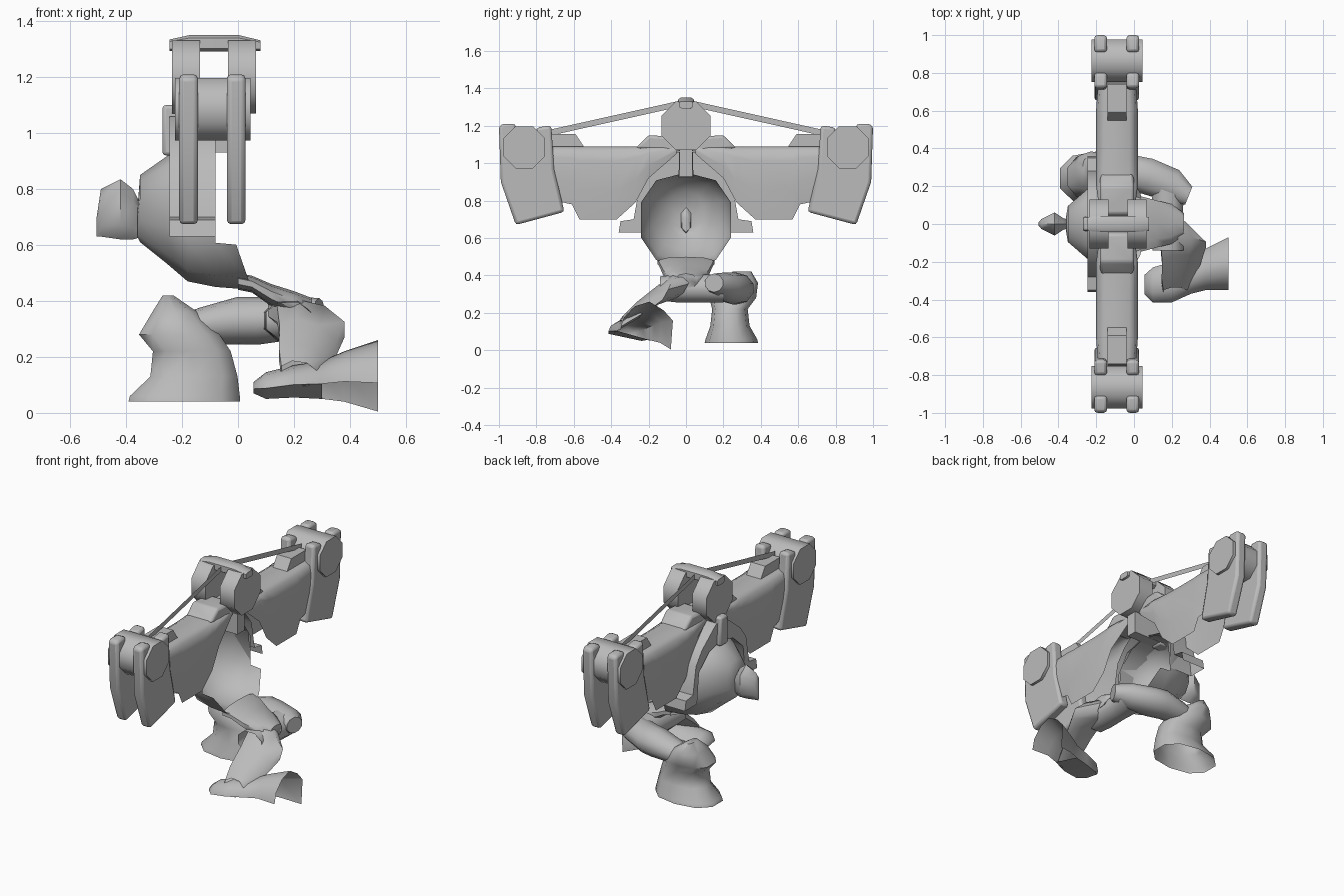
import bpy, bmesh, math
from mathutils import Vector

if "Cube" in bpy.data.objects:
    bpy.data.objects.remove(bpy.data.objects["Cube"])

grey = bpy.data.materials.new("plain grey")
grey.diffuse_color = (0.5, 0.5, 0.5, 1)
grey.use_nodes = True
grey.node_tree.nodes["Principled BSDF"].inputs["Base Color"].default_value = grey.diffuse_color


def finish(name, bm, bevel=0, angle=55):
    bmesh.ops.recalc_face_normals(bm, faces=bm.faces[:])
    me = bpy.data.meshes.new(name)
    bm.to_mesh(me)
    bm.free()
    me.materials.append(grey)
    ob = bpy.data.objects.new(name, me)
    bpy.context.collection.objects.link(ob)
    if bevel:
        m = ob.modifiers.new("soft edges", 'BEVEL')
        m.width, m.segments = bevel, 2
    bpy.ops.object.select_all(action='DESELECT')
    ob.select_set(True)
    bpy.context.view_layer.objects.active = ob
    bpy.ops.object.shade_smooth_by_angle(angle=math.radians(angle))
    return ob


def ring(c, u, v, n=8, p=1.0):
    """Closed section around c with half axes u, v; p < 1 makes it boxier."""
    c, u, v = Vector(c), Vector(u), Vector(v)
    pts = []
    for i in range(n):
        a = 2 * math.pi * (i + 0.5) / n
        s, t = math.cos(a), math.sin(a)
        pts.append(c + u * math.copysign(abs(s) ** p, s) + v * math.copysign(abs(t) ** p, t))
    return pts


def loft(name, rings, caps=(True, True), drop=None, closed=True):
    bm = bmesh.new()
    vs = [[bm.verts.new(p) for p in r] for r in rings]
    n = len(vs[0])
    for a, b in zip(vs, vs[1:]):
        for i in range(n if closed else n - 1):
            j = (i + 1) % n
            bm.faces.new((a[i], a[j], b[j], b[i]))
    if caps[0]:
        bm.faces.new(vs[0][::-1])
    if caps[1]:
        bm.faces.new(vs[-1])
    if drop:
        gone = [f for f in bm.faces if drop(f.calc_center_median())]
        bmesh.ops.delete(bm, geom=gone, context='FACES')
    return finish(name, bm)


def plate(name, pts, x0, x1, bevel=0, drop=None):
    """Profile in y, z extruded from x0 to x1; a single sheet when they match."""
    bm = bmesh.new()
    f = bm.faces.new([bm.verts.new((x0, y, z)) for y, z in pts])
    if x1 != x0:
        g = bmesh.ops.extrude_face_region(bm, geom=[f])
        for v in g["geom"]:
            if isinstance(v, bmesh.types.BMVert):
                v.co.x = x1
    if drop:
        gone = [f for f in bm.faces if drop(f.calc_center_median())]
        bmesh.ops.delete(bm, geom=gone, context='FACES')
    return finish(name, bm, bevel)


def drum(name, y, z, r, x0, x1, n=8):
    k = r / math.cos(math.pi / n)
    return loft(name, [ring((x, y, z), (0, k, 0), (0, 0, k), n) for x in (x0, x1)])


def xring(x, y, z0, z1, ry, n=10, p=0.9):
    return ring((x, y, (z0 + z1) / 2), (0, ry, 0), (0, 0, (z1 - z0) / 2), n, p)


def zring(z, x0, x1, y0, y1):
    return ring(((x0 + x1) / 2, (y0 + y1) / 2, z), ((x1 - x0) / 2, 0, 0), (0, (y1 - y0) / 2, 0), 10, 0.85)


# Torso shell, open at the upper back, rear rim sloping backward to the waist
rim = [Vector((-0.02 + (0.64 - p.z) * 0.35, p.y, p.z)) for p in xring(0, 0, .44, .95, .25, p=.85)]
loft("torso_shell", [xring(-0.36, 0, .63, .72, .04), xring(-0.35, 0, .61, .85, .10),
                     xring(-0.25, 0, .53, .92, .19), xring(-0.18, 0, .47, .95, .235, p=.85),
                     xring(-0.08, 0, .45, .95, .25, p=.85), rim],
     caps=(True, False), drop=lambda c: c.x > -0.1 and c.z > 0.65)

# Face pod on the chest
loft("face_pod", [xring(-0.34, 0, .63, .73, .025, 6), xring(-0.375, 0, .62, .80, .035, 6),
                  xring(-0.42, 0, .62, .835, .07, 6), xring(-0.49, 0, .63, .80, .03, 6),
                  xring(-0.505, 0, .63, .70, .01, 6)])

# Hollow collar arch over the torso
half = [(.36, .63), (.35, .69), (.28, .70), (.25, .87), (.19, .95), (.05, 1.06)]
inner = [(.24, .63), (.22, .82), (.12, .91), (0, .94)]
arch = half + [(-y, z) for y, z in half[::-1]]
arch += [(-y, z) for y, z in inner] + inner[-2::-1]
plate("collar", arch, -0.245, -0.08, drop=lambda c: c.x > -.09 or c.z < .635)

# Neck and rear post
plate("neck", [(-.035, .93), (.035, .93), (.035, 1.12), (-.035, 1.12)], -0.2, 0.02)
plate("collar_post", [(-.04, .92), (.04, .92), (.035, 1.1), (-.035, 1.1)], -0.27, -0.17, 0.012)

# Twin head drums and the cap bar
for x0 in (-0.235, -0.035):
    drum("head_drum", 0, 1.2, .13, x0, x0 + 0.1)
loft("cap_bar", [xring(x, 0, z0, z1, r, 8, 0.5) for x, z0, z1, r in
                 ((-.245, 1.293, 1.335, .038), (-.17, 1.29, 1.352, .045),
                  (0, 1.29, 1.352, .045), (.08, 1.293, 1.332, .038))])


def arm_ring(y, w, z0, z1):
    """Channel section: two side walls and a rounded top, open below."""
    h, c = z1 - z0, -.09
    half = [(.9, 0), (1, .4), (1, .8), (.9, .95), (.6, 1)]
    shape = [(-a, b) for a, b in half] + half[::-1]
    return [Vector((c + a * w, y, z0 + b * h)) for a, b in shape]


for s, side in ((1, "right"), (-1, "left")):
    # Broad hollow arm
    arm = [(.05, .09, 1.05, 1.09), (.2, .11, .92, 1.09), (.27, .11, .79, 1.09), (.37, .11, .70, 1.09),
           (.57, .11, .70, 1.09), (.61, .11, .78, 1.09), (.75, .10, .81, 1.09)]
    loft(side + "_arm", [arm_ring(s * y, w, a, b) for y, w, a, b in arm], caps=(False, False), closed=False)
    # Brackets at both ends of the arm, and a thin tension strap
    plate(side + "_bracket", [(s * y, z) for y, z in ((.54, 1.08), (.59, 1.155), (.74, 1.155), (.76, 1.08))],
          -.14, -.04)
    plate(side + "_shoulder", [(s * y, z) for y, z in ((.03, 1.06), (.05, 1.14), (.2, 1.15), (.27, 1.08))],
          -.18, 0, 0.015)
    plate(side + "_strap", [(s * y, z) for y, z in ((.02, 1.305), (.02, 1.337), (.76, 1.172), (.76, 1.14))],
          -.09, -.09)
    # Hand drum with two forked claws
    drum(side + "_hand_drum", s * .865, 1.085, .112, -.225, .045)
    fork = [(.975, 1.21), (1.0, 1.2), (.99, .9), (.91, .67), (.65, .74), (.705, .97), (.72, 1.2),
            (.74, 1.2), (.80, 1.19), (.81, 1.0), (.9, 1.0), (.91, 1.21)]
    for x0 in (-.21, -.04):
        plate(side + "_claw", [(s * y, z) for y, z in fork], x0, x0 + .067, 0.016)

# Waist sloping back from the torso to the pelvis
loft("waist", [xring(.0, 0, .44, .50, .16), xring(.05, 0, .43, .49, .15),
               xring(.12, .0, .38, .46, .13), xring(.20, .0, .34, .435, .11),
               xring(.265, .0, .33, .41, .06)], caps=(False, True))
loft("pelvis", [ring((.18, y, z), (rx, 0, 0), (0, 0, rz), 8) for y, z, rx, rz in
                ((-.14, .33, .09, .07), (-.05, .33, .09, .08), (.08, .33, .085, .08), (.2, .33, .10, .08))],
     caps=(False, False))

# Forward leg
loft("forward_thigh", [ring(c, (.02, b, 0), (0, 0, h), 10) for c, b, h in
                       (((.29, .15, .36), .05, .05), ((.22, .20, .34), .09, .075), ((.08, .25, .33), .10, .085),
                        ((0, .27, .33), .095, .085), ((-.14, .28, .31), .075, .065),
                        ((-.20, .28, .30), .06, .05))], caps=(True, False))
loft("forward_shin", [zring(*r) for r in
                      ((.04, -.40, .015, .10, .385), (.06, -.395, .015, .105, .38), (.13, -.32, .005, .13, .34),
                       (.22, -.31, -.02, .14, .33), (.28, -.36, -.06, .125, .375),
                       (.36, -.31, -.14, .17, .385), (.42, -.27, -.23, .25, .35))],
     caps=(False, True))

# Trailing leg with a pointed knee
loft("trailing_leg", [ring(c, (w, 0, -t), (0, h * .55, h), 8) for c, w, h, t in
                      (((.19, .0, .35), .09, .06, .02), ((.26, -.11, .325), .13, .075, .03),
                       ((.25, -.20, .26), .11, .07, .03), ((.225, -.30, .19), .085, .06, .02),
                       ((.22, -.36, .14), .07, .045, .01))], caps=(False, False))


def foot_ring(x, y0, y1, z0, z1):
    """Rolled arch section whose last edge is the sole."""
    shape = [(0, .40), (.06, .66), (.27, .90), (.55, 1), (.82, .82), (1, .60), (.96, 0)]
    return [Vector((x, y0 + a * (y1 - y0), z0 + b * (z1 - z0))) for a, b in shape]


# Trailing foot, arched and open underneath and behind
loft("trailing_foot", [foot_ring(*r) for r in
                       ((.055, -.37, -.27, .07, .11), (.10, -.415, -.23, .05, .145),
                        (.20, -.415, -.20, .055, .17), (.30, -.37, -.17, .05, .185),
                        (.38, -.35, -.13, .04, .22), (.50, -.35, -.07, .005, .26))],
     caps=(True, False), drop=lambda c: c.x > .25 and c.z < .095 and c.y < -.18)
